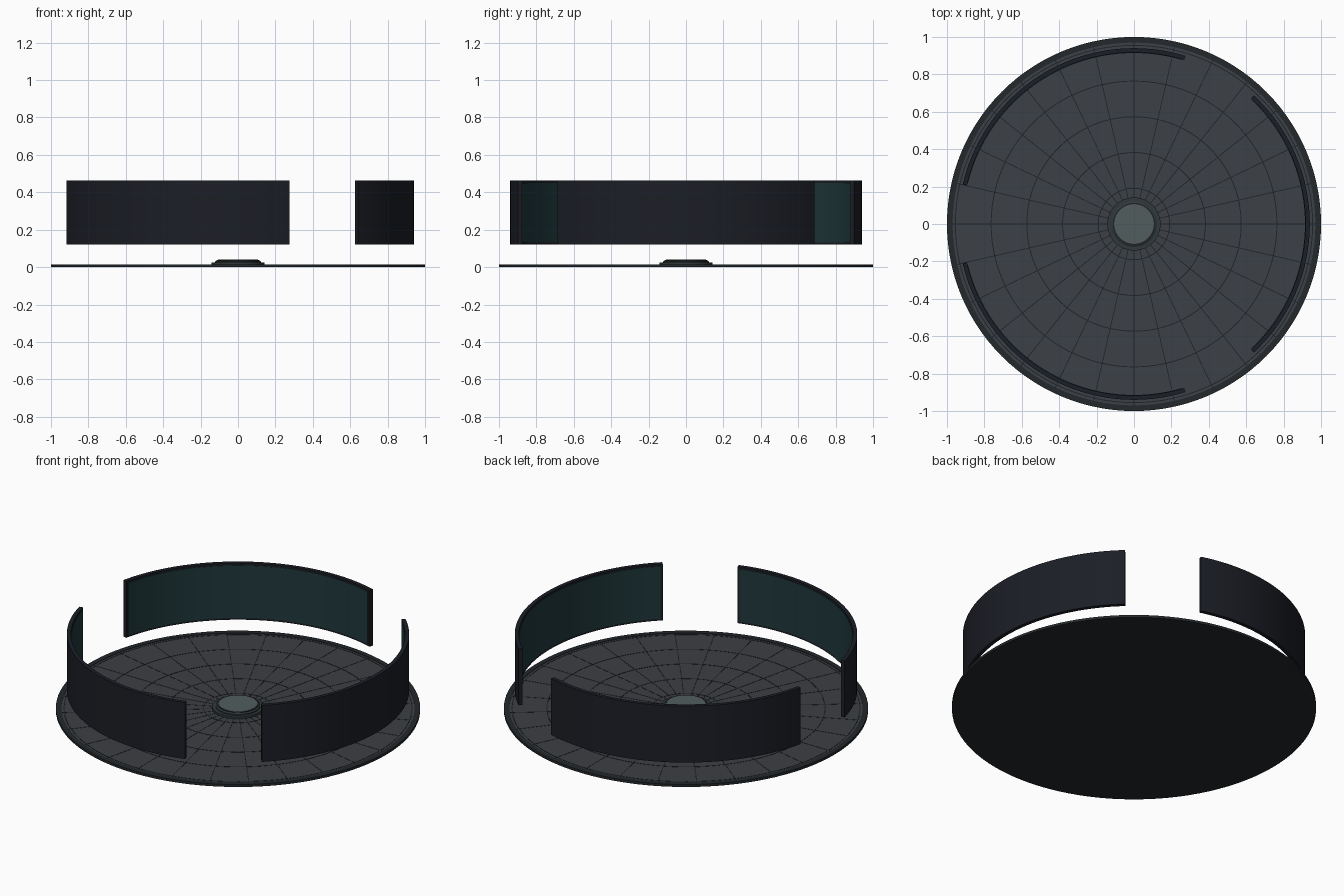
import bpy, bmesh
from math import radians, sin, cos, pi

if "Cube" in bpy.data.objects:
    bpy.data.objects.remove(bpy.data.objects["Cube"])


def material(name, rgb):
    m = bpy.data.materials.new(name)
    m.diffuse_color = (*rgb, 1)
    m.use_nodes = True
    m.node_tree.nodes["Principled BSDF"].inputs["Base Color"].default_value = m.diffuse_color
    return m


FLOOR = material("floor_grey", (0.045, 0.05, 0.058))
LINE = material("line_dark", (0.014, 0.017, 0.02))
RIM = material("rim_dark", (0.017, 0.021, 0.024))
SHELL = material("shell_navy", (0.011, 0.013, 0.019))
SCREEN = material("screen_teal", (0.014, 0.04, 0.044))
STEP = material("step_grey", (0.03, 0.04, 0.043))
CAP = material("cap_green_grey", (0.085, 0.11, 0.11))


def sweep(name, profile, mat, a0=0, a1=360, steps=112):
    """Turn a closed (radius, z) profile about z between two angles in degrees."""
    bm = bmesh.new()
    full = a1 - a0 >= 360
    rings = []
    for i in range(steps if full else steps + 1):
        a = radians(a0 + (a1 - a0) * i / steps)
        rings.append([bm.verts.new((r * cos(a), r * sin(a), z)) for r, z in profile])
    n = len(profile)
    for i in range(steps):
        p, q = rings[i], rings[(i + 1) % len(rings)]
        for j in range(n):
            k = (j + 1) % n
            bm.faces.new((p[j], q[j], q[k], p[k]))
    if not full:
        bm.faces.new(rings[0])
        bm.faces.new(rings[-1])
    bmesh.ops.remove_doubles(bm, verts=bm.verts, dist=1e-6)
    bmesh.ops.recalc_face_normals(bm, faces=bm.faces)
    return finish(name, bm, mat)


def finish(name, bm, mat):
    me = bpy.data.meshes.new(name)
    bm.to_mesh(me)
    bm.free()
    ob = bpy.data.objects.new(name, me)
    bpy.context.collection.objects.link(ob)
    me.materials.append(mat)
    bpy.context.view_layer.objects.active = ob
    bpy.ops.object.select_all(action='DESELECT')
    ob.select_set(True)
    bpy.ops.object.shade_smooth_by_angle(angle=radians(30))
    return ob


def band(r0, r1, z0, z1):
    return [(r0, z0), (r1, z0), (r1, z1), (r0, z1)]


# Floor: dark base plate, grey deck and raised rim
sweep("base_plate", band(0, 1.0, 0, 0.007), RIM)
sweep("floor_deck", band(0, 0.975, 0.006, 0.012), FLOOR)
sweep("floor_rim", band(0.97, 1.0, 0.005, 0.015), RIM)

# Floor grid: rings and 28 spokes
for i in range(1, 6):
    r = 0.191 * i
    sweep(f"floor_ring_{i}", band(r - 0.0025, r + 0.0025, 0.011, 0.0132), LINE)
bm = bmesh.new()
for i in range(28):
    a = 2 * pi * i / 28
    r0, r1, w = 0.13, 0.972, 0.0022
    quad = [(r0, -w), (r1, -w), (r1, w), (r0, w)]
    lo, hi = [[bm.verts.new((x * cos(a) - y * sin(a), x * sin(a) + y * cos(a), z))
               for x, y in quad] for z in (0.011, 0.013)]
    bm.faces.new(hi)
    bm.faces.new(lo[::-1])
    for j in range(4):
        k = (j + 1) % 4
        bm.faces.new((lo[j], lo[k], hi[k], hi[j]))
finish("floor_spokes", bm, LINE)

# Central stepped emitter
sweep("emitter_step", band(0, 0.142, 0.01, 0.024), STEP, steps=64)
sweep("emitter_body", [(0, 0.02), (0.122, 0.02), (0.122, 0.031), (0.112, 0.037), (0, 0.037)],
      STEP, steps=64)
sweep("emitter_collar", band(0.105, 0.113, 0.034, 0.039), LINE, steps=64)
sweep("emitter_cap", band(0, 0.106, 0.034, 0.04), CAP, steps=64)

# Three curved screens floating above the floor
for i in range(3):
    c = 120 * i
    sweep(f"screen_shell_{i + 1}", band(0.917, 0.94, 0.12, 0.462), SHELL, c - 47, c + 47, 40)
    sweep(f"screen_face_{i + 1}", band(0.914, 0.919, 0.132, 0.45), SCREEN, c - 46.2, c + 46.2, 40)
